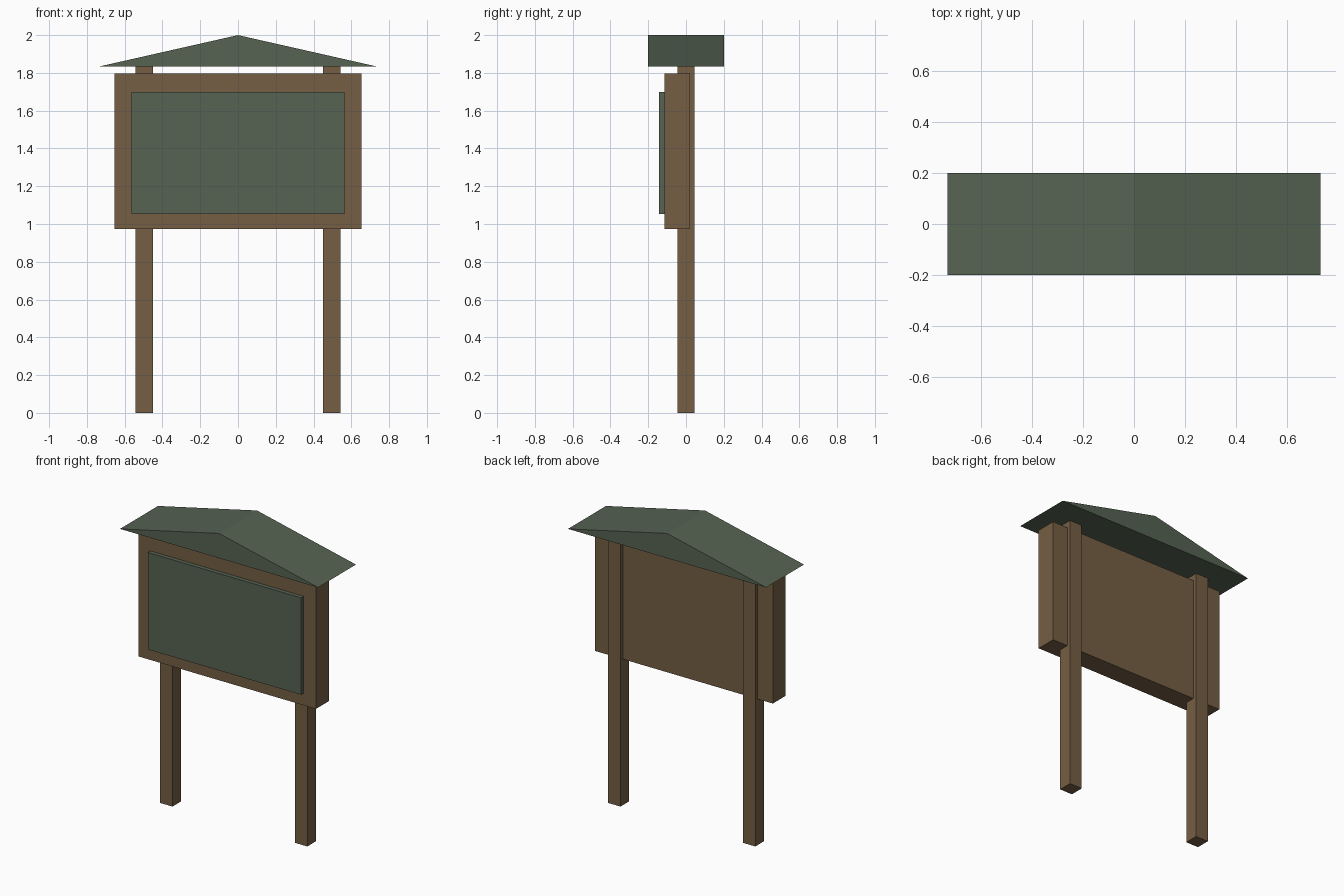
import bpy
import bmesh

cube = bpy.data.objects.get("Cube")
if cube:
    bpy.data.objects.remove(cube, do_unlink=True)


def make_material(name, rgb):
    mat = bpy.data.materials.new(name)
    mat.use_nodes = True
    colour = (*rgb, 1.0)
    mat.diffuse_color = colour
    mat.node_tree.nodes["Principled BSDF"].inputs["Base Color"].default_value = colour
    return mat


def prism(name, outline, y_front, y_back, mat):
    """Extrude an x-z outline from front to back."""
    bm = bmesh.new()
    face = bm.faces.new([bm.verts.new((x, y_front, z)) for x, z in outline])
    extruded = bmesh.ops.extrude_face_region(bm, geom=[face])["geom"]
    verts = [v for v in extruded if isinstance(v, bmesh.types.BMVert)]
    bmesh.ops.translate(bm, verts=verts, vec=(0, y_back - y_front, 0))
    bmesh.ops.recalc_face_normals(bm, faces=bm.faces)
    mesh = bpy.data.meshes.new(name)
    bm.to_mesh(mesh)
    bm.free()
    mesh.materials.append(mat)
    obj = bpy.data.objects.new(name, mesh)
    bpy.context.collection.objects.link(obj)
    return obj


def box(name, x0, x1, y0, y1, z0, z1, mat):
    return prism(name, [(x0, z0), (x1, z0), (x1, z1), (x0, z1)], y0, y1, mat)


wood = make_material("brown wood", (0.178, 0.112, 0.058))
green = make_material("muted green", (0.093, 0.122, 0.084))

# Support posts
POST_X, POST_HALF, EAVES = 0.497, 0.046, 1.835
for side, sign in (("left", 1), ("right", -1)):
    x = sign * POST_X
    box(side + "_post", x - POST_HALF, x + POST_HALF,
        -POST_HALF, POST_HALF, 0, EAVES, wood)

# Backing board and raised notice panel
box("backing_board", -0.655, 0.655, -0.115, 0.021, 0.973, 1.796, wood)
box("notice_panel", -0.565, 0.565, -0.143, -0.115, 1.054, 1.70, green)

# Gabled roof
prism("roof", [(-0.73, EAVES), (0.73, EAVES), (0, 2)], -0.2, 0.2, green)
